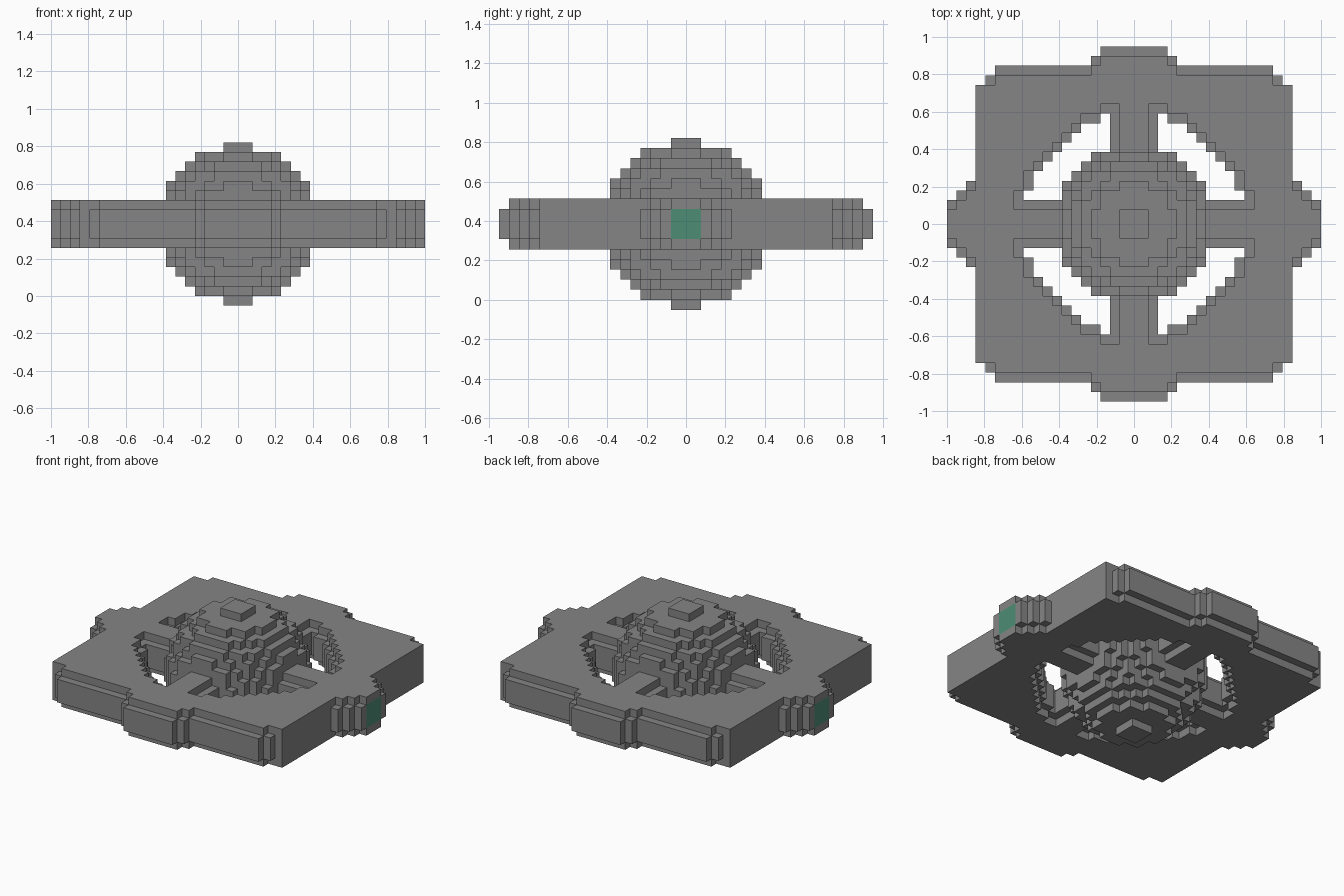
import bpy, bmesh, math
from mathutils import Vector
from itertools import product

cube = bpy.data.objects.get("Cube")
if cube:
    bpy.data.objects.remove(cube)

UNIT = 2 / 39          # size of one block
MID = 7.5 * UNIT       # height of the centre plane


def material(name, rgb):
    m = bpy.data.materials.new(name)
    m.use_nodes = True
    m.diffuse_color = (*rgb, 1)
    m.node_tree.nodes["Principled BSDF"].inputs["Base Color"].default_value = (*rgb, 1)
    return m


GREY = material("mid grey", (0.235, 0.235, 0.235))
GREEN = material("sea green", (0.075, 0.27, 0.18))


def inside_outline(a, b, full):
    """Stepped square slab with a bump on each side; the full layers are set in a little."""
    e = 1 if full else 0
    body = (a <= 16 and b <= 14) or (a <= 14 and b <= 16 - e) or (a <= 15 and b <= 15 - e)
    side_bump = b <= {17: 4, 18: 3, 19: 2}.get(a, -1) - e
    end_bump = (b <= 17 and a <= 4 - e) or (b <= 18 - e and a <= 3) or (b <= 16 and a <= 4)
    return body or side_bump or end_bump


def inside_hole(a, b, full):
    """Stepped round opening, one block wider in the top and bottom layers."""
    e = 1 if full else 0
    return a + b <= 15 + e and a * a + b * b <= 131 + 22 * e


def part_at(i, j, k):
    """Name of the part that fills a block, or None where it is empty."""
    a, b, c = abs(i), abs(j), abs(k)
    if a * a + b * b + c * c <= 67:
        return "round_core"
    if c > 2:
        return None
    full = c == 2
    if inside_hole(a, b, full):
        return "spokes" if min(a, b) <= (1 if full else 2) else None
    if not inside_outline(a, b, full):
        return None
    if a == 19 and b <= 1 and c <= 1:
        return "end_panels"
    return "outer_frame"


# Sort the blocks into parts
blocks = {}
for i, j, k in product(range(-20, 21), range(-20, 21), range(-8, 9)):
    part = part_at(i, j, k)
    if part:
        blocks[i, j, k] = part


def build(name, mat):
    """Skin the exposed sides of one part and merge them into flat faces."""
    bm = bmesh.new()
    for cell, part in blocks.items():
        if part != name:
            continue
        centre = Vector(cell)
        for axis, sign in product(range(3), (-1, 1)):
            n, u, v = Vector(), Vector(), Vector()
            n[axis] = sign
            if tuple(int(x) for x in centre + n) in blocks:
                continue
            u[(axis + 1) % 3] = 0.5
            v[(axis + 2) % 3] = 0.5 * sign
            mid = centre + n / 2
            corners = (mid - u - v, mid + u - v, mid + u + v, mid - u + v)
            bm.faces.new([bm.verts.new(p * UNIT + Vector((0, 0, MID))) for p in corners])
    bmesh.ops.remove_doubles(bm, verts=bm.verts, dist=UNIT / 100)
    bmesh.ops.dissolve_limit(bm, angle_limit=math.radians(1),
                             verts=bm.verts, edges=bm.edges)
    mesh = bpy.data.meshes.new(name)
    bm.to_mesh(mesh)
    bm.free()
    mesh.materials.append(mat)
    bpy.context.collection.objects.link(bpy.data.objects.new(name, mesh))


for part in ("outer_frame", "spokes", "round_core"):
    build(part, GREY)
build("end_panels", GREEN)
